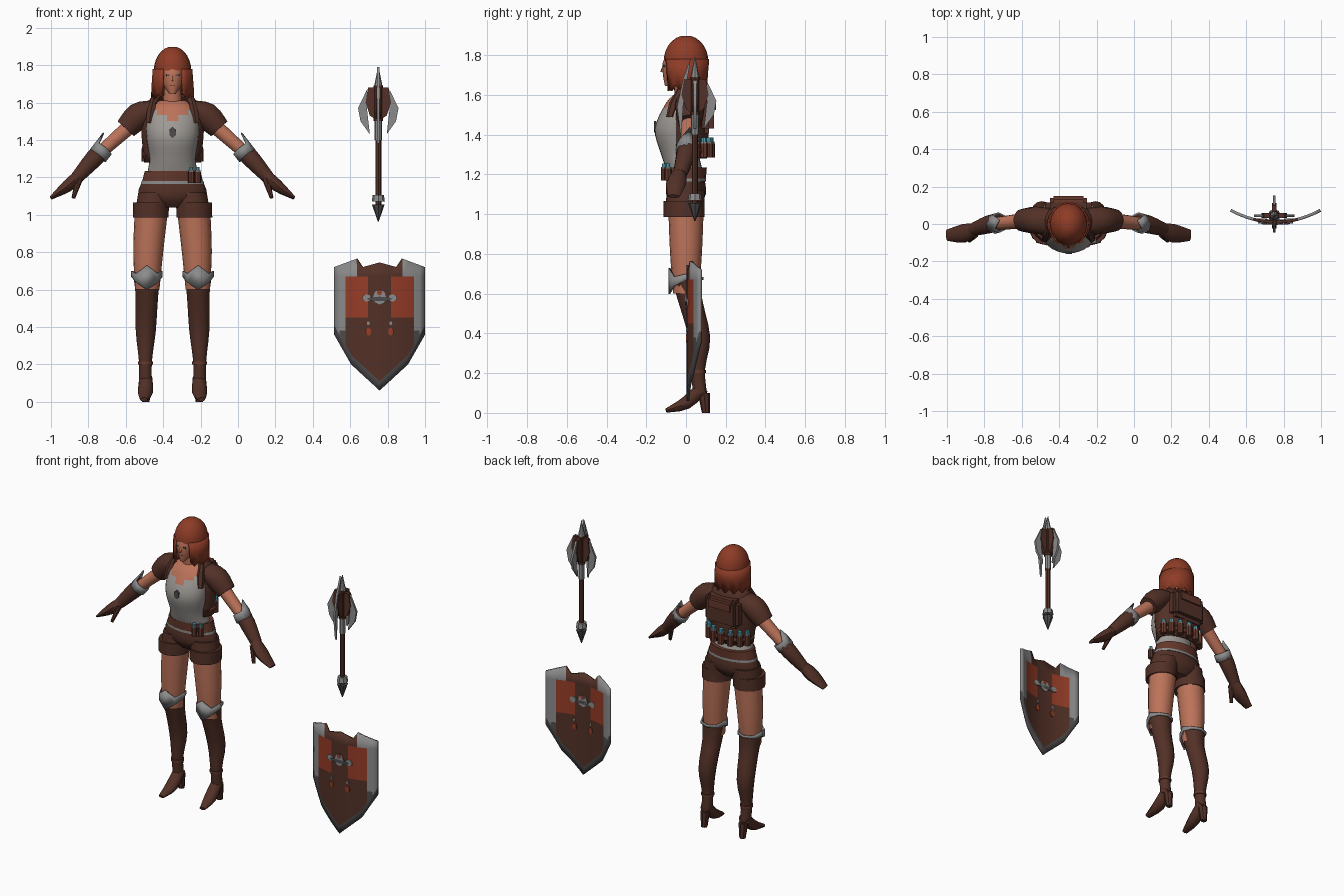
import bpy, bmesh, math
from mathutils import Vector, Matrix

cube = bpy.data.objects.get("Cube")
if cube:
    bpy.data.objects.remove(cube, do_unlink=True)


def material(name, *rgb):
    m = bpy.data.materials.new(name)
    m.use_nodes = True
    m.diffuse_color = (*rgb, 1)
    shader = m.node_tree.nodes["Principled BSDF"]
    shader.inputs["Base Color"].default_value = (*rgb, 1)
    shader.inputs["Roughness"].default_value = .8
    return m


LEATHER = material("brown leather", .085, .03, .02)
STRAP = material("reddish leather", .13, .04, .025)
SKIN = material("skin", .5, .17, .1)
HAIR = material("red hair", .27, .045, .02)
RED = material("shield red", .3, .045, .02)
CLOTH = material("pale cloth", .34, .32, .3)
METAL = material("grey metal", .26, .26, .26)
DARK = material("dark metal", .075, .07, .07)
BLUE = material("blue potion", .1, .5, .65)
X, Y, Z = Matrix.Identity(3)
BODY, MACE, SHIELD = X * -.35, X * .75 + Y * .045, X * .757


def finish(name, bm, mats, rule=None, solid=0):
    """Turn a bmesh into a shaded object, colouring faces by rule."""
    bmesh.ops.recalc_face_normals(bm, faces=bm.faces)
    if rule:
        for face in bm.faces:
            face.material_index = rule(face.calc_center_median())
    mesh = bpy.data.meshes.new(name)
    bm.to_mesh(mesh)
    bm.free()
    for m in mats:
        mesh.materials.append(m)
    mesh.shade_smooth()
    mesh.set_sharp_from_angle(angle=math.radians(42))
    ob = bpy.data.objects.new(name, mesh)
    bpy.context.collection.objects.link(ob)
    if solid:
        mod = ob.modifiers.new("thickness", "SOLIDIFY")
        mod.thickness, mod.offset = solid, 0


def refine(rings, steps):
    """Pass a smooth curve through the given rings."""
    last, out = len(rings) - 1, []
    for i in range(last):
        a, b, c, d = (rings[min(max(i + o, 0), last)] for o in (-1, 0, 1, 2))
        for s in range(steps):
            t = s / steps
            out.append([q + t / 2 * (r - p + t * (2*p - 5*q + 4*r - w + t * (3*q - 3*r + w - p)))
                        for p, q, r, w in zip(a, b, c, d)])
    return out + [rings[last]]


def loft(name, rings, *mats, n=14, ref=None, gap=0, closed=True, steps=1, rule=None,
         solid=0, warp=None, origin=BODY, flip=1):
    """Skin elliptical rings (x, y, z, rx, optional ry); ref tilts them along the path."""
    rings = refine([(*r, r[-1])[:5] for r in rings], steps)
    bm, rows, last = bmesh.new(), [], len(rings) - 1
    points = [Vector(r[:3]) for r in rings]
    span = n - 1 if gap else n
    for i, (*_, rx, ry) in enumerate(rings):
        across, depth, axis = X, Y, Z
        if ref:
            axis = (points[min(i + 1, last)] - points[max(i - 1, 0)]).normalized()
            depth = (ref - axis * ref.dot(axis)).normalized()
            across = depth.cross(axis)
        row = []
        for k in range(n):
            a = gap - math.pi / 2 + 2 * (math.pi - gap) * k / span
            p = points[i] + across * rx * math.cos(a) + depth * ry * math.sin(a)
            if warp:
                p += axis * warp(i, k)
            p.x *= flip
            row.append(bm.verts.new(p + origin))
        rows.append(row)
    for a, b in zip(rows, rows[1:]):
        for k in range(span):
            j = (k + 1) % n
            bm.faces.new((a[k], a[j], b[j], b[k]))
    if closed and not gap:
        bm.faces.new(rows[0])
        bm.faces.new(rows[-1])
    finish(name, bm, mats, rule, solid)


def pair(name, *args, **options):
    for flip, side in ((1, "left"), (-1, "right")):
        loft(f"{side}_{name}", *args, flip=flip, **options)


def box(name, loc, size, mat, bevel=0):
    bm = bmesh.new()
    place = Matrix.Translation(BODY + Vector(loc)) @ Matrix.Diagonal((*size, 1))
    bmesh.ops.create_cube(bm, matrix=place)
    if bevel:
        bmesh.ops.bevel(bm, geom=bm.edges[:], offset=bevel, segments=2, affect="EDGES")
    finish(name, bm, [mat])


def fin(name, outline, angle, thick, mat):
    """Upright plate on the mace, from (radius, height) points."""
    bm = bmesh.new()
    face = bm.faces.new([bm.verts.new((r, -thick / 2, z)) for r, z in outline])
    made = bmesh.ops.extrude_face_region(bm, geom=[face])["geom"]
    moved = [v for v in made if isinstance(v, bmesh.types.BMVert)]
    bmesh.ops.translate(bm, vec=Y * thick, verts=moved)
    bm.transform(Matrix.Translation(MACE) @ Matrix.Rotation(angle, 4, "Z"))
    finish(name, bm, [mat])


# Torso with a low neckline, neck and chest badge
loft("torso", [(0, 0, 1.2, .14, .09), (0, -.03, 1.3, .124, .095), (0, -.05, 1.43, .14, .107),
               (0, -.02, 1.56, .13, .08), (0, 0, 1.61, .07, .05)], CLOTH, SKIN, n=28, steps=4,
     rule=lambda c: int(c.z > 1.49 + .75 * abs(c.x - BODY.x)))
loft("neck", [(0, 0, 1.57, .055), (0, -.02, 1.7, .042)], SKIN)
loft("chest_badge", [(0, -.15, 1.44, .02, .03), (0, -.16, 1.44, .02, .03)], DARK, n=6, ref=Z)

# Head, face details and hair
loft("face", [(0, -.09, 1.645, .016), (0, -.05, 1.7, .052, .066), (0, -.04, 1.76, .063, .077),
              (0, -.03, 1.83, .05, .06)], SKIN, n=16, steps=3)
loft("nose", [(0, -.12, 1.715, .01), (0, -.11, 1.755, .005)], SKIN, n=6)
box("mouth", (0, -.11, 1.69), (.026, .008, .005), STRAP)
for x in (-.026, .026):
    box("eye", (x, -.11, 1.745), (.02, .009, .009), DARK)
dome = [math.pi / 2 * i / 7 for i in range(7)]
loft("hair_cap", [(0, 0, 1.77 + .13 * math.sin(t), .1 * math.cos(t), .112 * math.cos(t)) for t in dome],
     HAIR, n=20)
loft("hair_curtain", [(0, 0, 1.78, .1, .112), (0, 0, 1.65, .11, .1)], HAIR, n=22, gap=.5, steps=2,
     solid=.012, warp=lambda i, k: -.03 * (k % 2) * (i == 2))

# Short open jacket, sleeves and collar
loft("jacket", [(0, .01, 1.28, .145, .09), (0, .01, 1.5, .162, .1), (0, .015, 1.6, .125, .08),
                (0, .01, 1.64, .09, .06)], LEATHER, n=20, gap=.78, steps=3, solid=.014)
pair("sleeve", [(.1, .015, 1.57, .045, .07), (.18, .02, 1.53, .073), (.25, .02, 1.46, .06)],
     LEATHER, ref=Y, steps=3)
pair("lapel", [(.125, -.08, 1.49, .02), (.115, -.06, 1.56, .025), (.1, -.03, 1.63, .015)], LEATHER, n=6)

# Arms, gauntlets and gloved hands
pair("arm", [(.22, .02, 1.48, .042), (.4, 0, 1.32, .034)], SKIN, ref=Y)
pair("gauntlet", [(.37, .01, 1.35, .044), (.42, 0, 1.3, .049), (.51, -.03, 1.2, .035)],
     LEATHER, ref=Y, steps=3)
pair("elbow_cuff", [(.4, 0, 1.315, .05), (.365, .01, 1.36, .05)], METAL, n=8, ref=Y, closed=False,
     solid=.008, warp=lambda i, k: i * (.06 if k == 2 else -.005))
pair("hand", [(.5, -.03, 1.21, .033), (.56, -.05, 1.155, .034, .05), (.65, -.06, 1.09, .01, .03)],
     LEATHER, n=10, ref=Y, steps=3)
pair("thumb", [(.5, -.055, 1.19, .02), (.53, -.09, 1.09, .01)], LEATHER, n=8, ref=Y)

# Shorts and belt
loft("shorts_hips", [(0, 0, 1.04, .08, .06), (0, 0, 1.1, .185, .1), (0, 0, 1.2, .155, .09)],
     LEATHER, n=18, steps=3)
pair("shorts_leg", [(.113, -.01, .985, .094, .1), (.1, 0, 1.12, .085, .095)], LEATHER)
pair("shorts_turnup", [(.117, -.01, .985, .098, .104), (.117, -.01, 1.065, .096, .103)], LEATHER)
loft("belt_trim", [(0, 0, 1.165, .172, .1), (0, 0, 1.18, .168, .1)], METAL, n=18)
loft("belt", [(0, 0, 1.18, .165, .1), (0, 0, 1.235, .15, .105)], STRAP, n=18)


def vial(name, x, y, z, r, h):
    """Leather tube with a metal collar and a blue stopper."""
    for part, low, high, width, mat in (("tube", 0, .7, 1, STRAP), ("collar", .7, .8, .9, METAL),
                                        ("stopper", .8, 1, .6, BLUE)):
        ends = [(x, y, z + h * level, r * width) for level in (low, high)]
        loft(f"{name}_{part}", ends, mat, n=8)


for i in range(2):
    vial("belt_vial", .1 + .035 * i, -.11 + .02 * i, 1.17, .017, .085)

# Backpack with a ring of vials beneath it
box("backpack", (0, .095, 1.5), (.25, .09, .19), LEATHER, .025)
box("backpack_flap", (0, .108, 1.55), (.2, .085, .09), STRAP, .02)
loft("vial_band", [(0, .02, 1.31, .155, .1), (0, .02, 1.335, .155, .1)], STRAP, n=20, gap=1.1, solid=.012)
for i in range(7):
    a = math.radians(15 + 25 * i)
    vial("back_vial", .15 * math.cos(a), .025 + .1 * math.sin(a), 1.285, .021, .1)

# Legs, tall heeled boots and knee cuffs
pair("thigh", [(.135, 0, .6, .065), (.13, 0, .8, .08), (.115, 0, 1, .088)], SKIN, n=16, steps=3)
pair("boot", [(.145, .07, .1, .035), (.145, .06, .22, .036), (.143, .067, .38, .055),
              (.137, .02, .57, .062), (.137, 0, .68, .076)], LEATHER, steps=3)
pair("ankle_strap", [(.145, .06, .2, .041), (.145, .06, .215, .041)], STRAP)
pair("boot_foot", [(.143, .085, .13, .035), (.145, 0, .05, .034, .04), (.154, -.1, .012, .011, .02)],
     LEATHER, n=10, ref=X, steps=3)
pair("boot_heel", [(.143, .1, 0, .02), (.143, .09, .1, .031)], LEATHER, n=8)


def knee_points(i, k):
    """Tall spike and long drop at the front, small spikes at the sides."""
    side = min(k, 8 - k)
    if i:
        return (.045, 0, .015, 0, 0)[side]
    return min(0, .04 * side - .07)


pair("knee_cuff", [(.137, 0, .668, .08, .084), (.137, 0, .685, .08, .084)], METAL, n=8,
     closed=False, solid=.008, warp=knee_points)


# Flanged mace: stacked turned sections, then four flanges with blades
for part, low, high, r, end, mat in (
        ("spike", .965, 1.055, .003, .034, DARK), ("pommel", 1.07, 1.105, .035, .03, METAL),
        ("grip", 1.05, 1.28, .016, .016, LEATHER), ("mid_shaft", 1.28, 1.41, .016, .016, LEATHER),
        ("ferrule", 1.4, 1.51, .02, .02, METAL), ("core", 1.5, 1.69, .026, .026, LEATHER),
        ("tip", 1.69, 1.79, .022, .002, METAL)):
    loft(f"mace_{part}", [(0, 0, low, r), (0, 0, high, end)], mat, n=8, origin=MACE)
flange = [(0, 1.5), (.045, 1.53), (.068, 1.6), (.055, 1.68), (0, 1.68)]
blade = [(.06, 1.67), (.108, 1.57), (.095, 1.5), (.045, 1.43), (.06, 1.56)]
hook = [(.02, 1.79), (.06, 1.68), (.09, 1.54), (.07, 1.38), (.058, 1.56)]
for q in range(4):
    turn = q * math.pi / 2
    fin("mace_flange", flange, turn, .026, LEATHER)
    fin("mace_blade", hook if q == 3 else blade, turn, .014, METAL)


# Curved shield: columns across, rows from the pointed foot to the crest
def bend(u):
    return .01 + 1.1 * u * u


def along(u, table):
    for (a, low), (b, high) in zip(table, table[1:]):
        if u <= b:
            return low + (high - low) * (u - a) / (b - a)
    return high


TOP = [(0, .745), (.09, .72), (.12, .765), (.24, .72)]
FOOT = [(0, .06), (.15, .2), (.24, .36)]
bm, grid = bmesh.new(), []
for i in range(-8, 9):
    u = .03 * i
    top, foot = along(abs(u), TOP), along(abs(u), FOOT)
    levels = [foot, foot + .05, *(max(foot + .06, z) for z in (.38, .45, .67)), top]
    grid.append([bm.verts.new(SHIELD + Vector((u, bend(u), z))) for z in levels])
for a, b in zip(grid, grid[1:]):
    for j in range(len(a) - 1):
        bm.faces.new((a[j], b[j], b[j + 1], a[j + 1]))


def shield_colour(c):
    u = abs(c.x - SHIELD.x)
    if u > .18 or c.z < along(u, FOOT) + .04 or (u > .12 and c.z > .67):
        return 2 if c.z > .38 else 3
    return int(u > .06 and .45 < c.z < .67)


finish("shield", bm, [LEATHER, RED, METAL, DARK], shield_colour, .016)

# Shield badge and studs, on both faces
for face in (-.01, .01):
    for name, u, z, rx, rz, mat in (("bar", 0, .55, .07, .012, DARK), ("bar_end", .07, .555, .024, .02, METAL),
                                    ("boss", 0, .56, .035, .04, METAL), ("gem", 0, .585, .014, .016, RED),
                                    ("mark", .06, .375, .016, .022, RED), ("stud", .06, .42, .008, .01, METAL)):
        lift = .006 if name == "gem" else .004
        plate = [(u, bend(u) + face + y, z, rx, rz) for y in (-lift, lift)]
        for flip in (1, -1) if u else (1,):
            loft(f"shield_{name}", plate, mat, n=8, ref=Z, origin=SHIELD, flip=flip)
